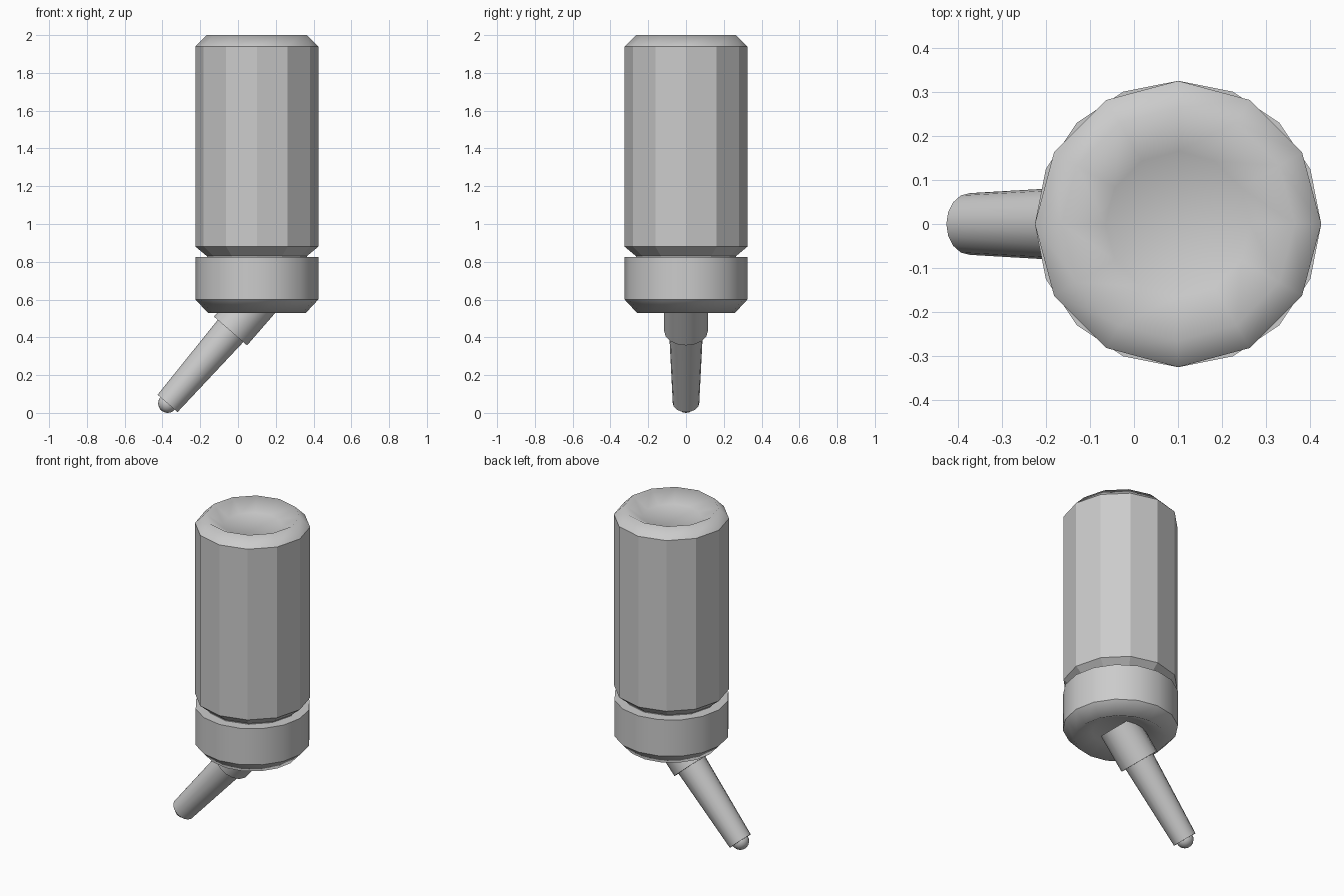
import bpy, bmesh, math
from mathutils import Vector

if "Cube" in bpy.data.objects:
    bpy.data.objects.remove(bpy.data.objects["Cube"])

CX = 0.10                                   # bottle axis


def lathe(name, profile, sides, sharp=(), flat=(), origin=(CX, 0, 0), axis=(0, 0, 1)):
    """Revolve (radius, height) rings, bottom to top, with n-gon ends.
    sharp: ring indices with hard edges; flat: band indices shaded flat."""
    bm = bmesh.new()
    rings = [[bm.verts.new((r * math.cos(2 * math.pi * k / sides),
                            r * math.sin(2 * math.pi * k / sides), z))
              for k in range(sides)] for r, z in profile]
    first = bm.faces.new(rings[0][::-1])
    last = bm.faces.new(rings[-1])
    first.smooth = last.smooth = True
    for i in range(len(rings) - 1):
        a, b = rings[i], rings[i + 1]
        for k in range(sides):
            j = (k + 1) % sides
            f = bm.faces.new((a[k], a[j], b[j], b[k]))
            f.smooth = i not in flat
    for i in sharp:
        for k in range(sides):
            bm.edges.get((rings[i][k], rings[i][(k + 1) % sides])).smooth = False
    bmesh.ops.recalc_face_normals(bm, faces=bm.faces)
    me = bpy.data.meshes.new(name)
    bm.to_mesh(me)
    bm.free()
    ob = bpy.data.objects.new(name, me)
    ob.location = origin
    ob.rotation_euler = Vector(axis).to_track_quat('Z', 'Y').to_euler()
    bpy.context.collection.objects.link(ob)
    return ob


# Faceted bottle with chamfered ends and a dished top
lathe("bottle",
      [(0.265, 0.80), (0.265, 0.83), (0.325, 0.88), (0.325, 1.94),
       (0.265, 2.0), (0.165, 1.94)],
      12, sharp=(0, 1, 2, 3), flat=(0, 1, 2))

# Round screw cap with a dished underside
lathe("screw_cap",
      [(0.16, 0.58), (0.26, 0.53), (0.325, 0.60), (0.325, 0.825)],
      16, sharp=(2, 3))

# Angled spout: collar, tapered tube and ball tip share one slanted axis
ang = math.radians(49)
tip = (-0.373, 0, 0.05)
spout_axis = (math.cos(ang), 0, math.sin(ang))
lathe("spout_collar", [(0.116, 0.508), (0.116, 0.74)], 16,
      sharp=(0, 1), origin=tip, axis=spout_axis)
lathe("spout_tube", [(0.07, 0.0), (0.09, 0.52)], 16,
      sharp=(0, 1), origin=tip, axis=spout_axis)

bpy.ops.mesh.primitive_uv_sphere_add(segments=16, ring_count=10, radius=0.05, location=tip)
ball = bpy.context.object
ball.name = "drip_ball"
bpy.ops.object.shade_smooth()
